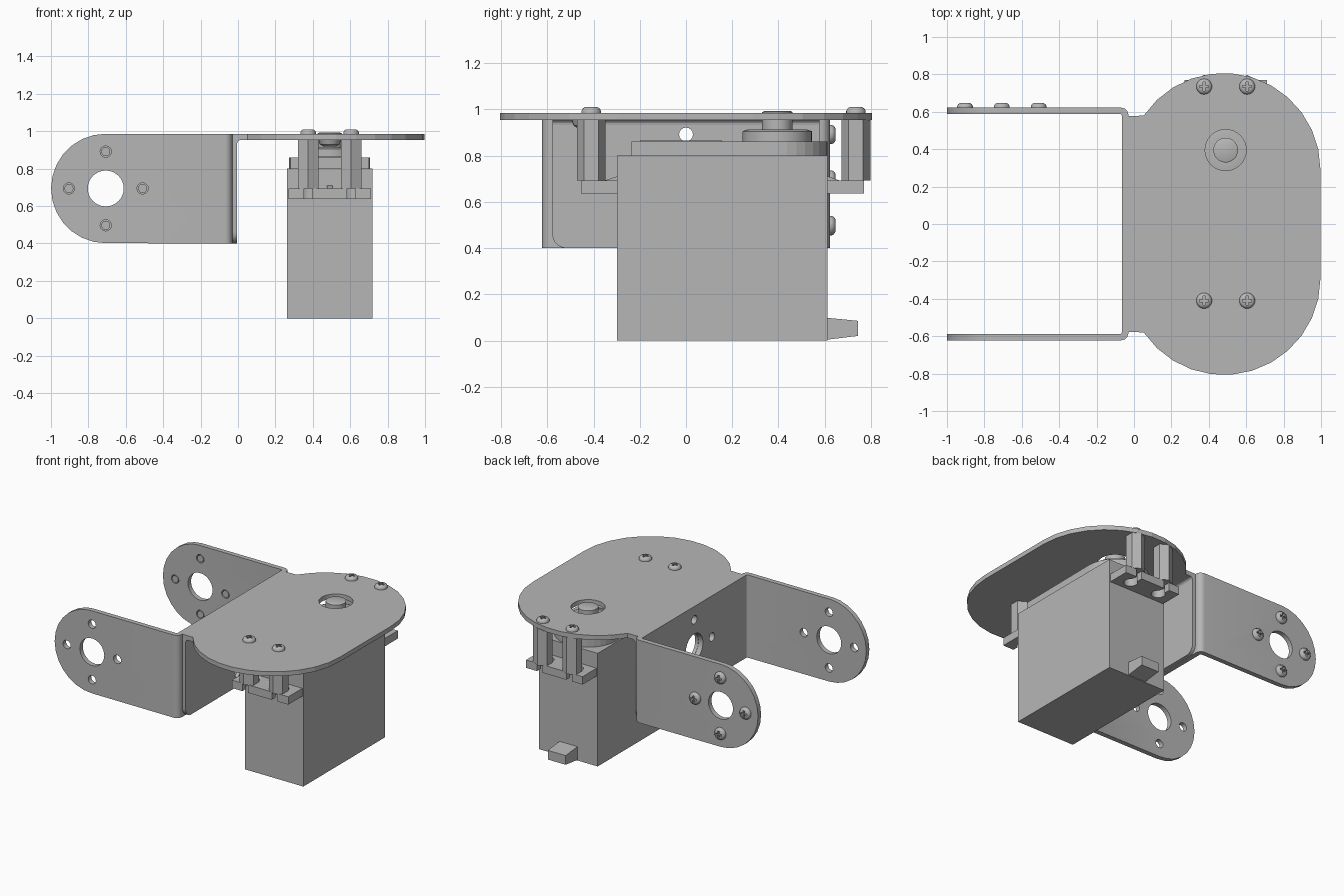
import bpy
import bmesh
from math import cos, sin, radians, pi
from mathutils import Vector

old = bpy.data.objects.get("Cube")
if old:
    bpy.data.objects.remove(old, do_unlink=True)

grey = bpy.data.materials.new("plain_grey")
grey.use_nodes = True
colour = (0.47, 0.47, 0.47, 1)
grey.diffuse_color = colour
grey.node_tree.nodes["Principled BSDF"].inputs["Base Color"].default_value = colour


def finish(name, bm):
    bmesh.ops.recalc_face_normals(bm, faces=bm.faces)
    mesh = bpy.data.meshes.new(name)
    bm.to_mesh(mesh)
    bm.free()
    mesh.materials.append(grey)
    ob = bpy.data.objects.new(name, mesh)
    bpy.context.collection.objects.link(ob)
    return ob


def activate(ob):
    bpy.ops.object.select_all(action="DESELECT")
    ob.select_set(True)
    bpy.context.view_layer.objects.active = ob


def arc(cx, cy, r, a0, a1, n):
    """Points along an arc, angles in degrees."""
    steps = [radians(a0 + (a1 - a0) * i / n) for i in range(n + 1)]
    return [(cx + r * cos(a), cy + r * sin(a)) for a in steps]


def circle(cx, cy, r, n=24, start=0):
    return arc(cx, cy, r, start, start + 360, n)[:-1]


def rect(a0, a1, b0, b1):
    return [(a0, b0), (a1, b0), (a1, b1), (a0, b1)]


def prism(name, pts, axis, lo, hi):
    """Extrude a flat outline along an axis."""
    place = {"x": lambda a, b, h: (h, a, b),
             "y": lambda a, b, h: (a, h, b),
             "z": lambda a, b, h: (a, b, h)}[axis]
    bm = bmesh.new()
    face = bm.faces.new([bm.verts.new(place(a, b, lo)) for a, b in pts])
    new = bmesh.ops.extrude_face_region(bm, geom=[face])["geom"]
    move = Vector(place(0, 0, hi - lo))
    bmesh.ops.translate(bm, vec=move, verts=[v for v in new if isinstance(v, bmesh.types.BMVert)])
    return finish(name, bm)


def boolean(ob, cutter, operation="DIFFERENCE"):
    activate(ob)
    mod = ob.modifiers.new("cut", "BOOLEAN")
    mod.operation = operation
    mod.solver = "EXACT"
    mod.object = cutter
    bpy.ops.object.modifier_apply(modifier=mod.name)
    bpy.data.objects.remove(cutter, do_unlink=True)


def turned(name, profile, loc=(0, 0, 0), n=24):
    """Spin a radius/height profile around the vertical."""
    bm = bmesh.new()
    verts = [bm.verts.new((r, 0, z)) for r, z in profile]
    edges = [bm.edges.new(pair) for pair in zip(verts, verts[1:])]
    bmesh.ops.spin(bm, geom=verts + edges, cent=(0, 0, 0), axis=(0, 0, 1),
                   angle=2 * pi, steps=n)
    bmesh.ops.remove_doubles(bm, verts=bm.verts, dist=0.0001)
    ob = finish(name, bm)
    ob.location = loc
    smooth(ob)
    return ob


def smooth(ob):
    activate(ob)
    bpy.ops.object.shade_smooth_by_angle(angle=radians(35))


TOP, UNDER = 0.985, 0.953      # plate faces
LOW, MID = 0.40, 0.694         # bracket bottom and hole height
ARM_X, SERVO_X = -0.707, 0.49
BOLT = 0.197                   # bolt circle radius

# U bracket: bent strip seen from above, trimmed to round arm ends
outer = arc(-0.07, 0.582, 0.04, 0, 90, 6) + [(-1.05, 0.622)]
inner = [(-1.05, 0.588)] + arc(-0.075, 0.578, 0.01, 90, 0, 3)
half = outer + inner
strip = half + [(x, -y) for x, y in reversed(half)]
u_bracket = prism("u_bracket", strip, "z", LOW, TOP)
trim = [(0.1, TOP + 0.1), (ARM_X, TOP + 0.1), (ARM_X, TOP)]
trim = [(0.1, LOW - 0.0), (0.1, TOP)] + arc(ARM_X, MID, 0.2925, 90, 270, 14)
boolean(u_bracket, prism("trim", trim, "y", -0.8, 0.8), "INTERSECT")

# Mounting plate and its folded flange
plate_outline = ([(-0.03, -0.578)] + arc(0.48, -0.29, 0.517, 214, 360, 12)
                 + arc(0.48, 0.29, 0.517, 0, 146, 12) + [(-0.03, 0.578)])
plate = prism("mounting_plate", plate_outline, "z", UNDER, TOP)
boolean(plate, prism("hole", circle(SERVO_X, 0.395, 0.11, 32), "z", 0.9, 1.1))
flange_outline = ([(0.578, UNDER), (-0.578, UNDER)]
                  + arc(-0.518, LOW + 0.06, 0.06, 180, 270, 6)
                  + arc(0.518, LOW + 0.06, 0.06, 270, 360, 6))
plate_flange = prism("plate_flange", flange_outline, "x", -0.029, -0.005)
fold = [(-0.005, UNDER)] + arc(0.015, UNDER - 0.02, 0.02, 180, 90, 4)
prism("plate_fold", fold, "y", -0.578, 0.578)

# Large and small holes through arms and flange
spots = [(0, 0, 0.096)] + [(BOLT * cos(i * pi / 2), BOLT * sin(i * pi / 2), 0.03) for i in range(4)]
for dx, dz, r in spots:
    n = 32 if r > 0.05 else 16
    boolean(u_bracket, prism("hole", circle(ARM_X + dx, MID + dz, r, n), "y", -0.8, 0.8))
    for sheet in (u_bracket, plate_flange):
        boolean(sheet, prism("hole", circle(dx, MID + dz, r, n), "x", -0.2, 0.1))
smooth(u_bracket)
smooth(plate_flange)

# Servo body with its stepped gear cover
prism("servo_body", rect(0.262, 0.72, -0.298, 0.613), "z", 0, 0.80)
cover = [(0.28, -0.235), (0.70, -0.235)] + arc(SERVO_X, 0.395, 0.217, 0, 180, 16)
prism("gear_cover", cover, "z", 0.80, 0.86)
prism("cover_panel", rect(0.32, 0.66, -0.2, 0.155), "z", 0.86, 0.866)
turned("output_horn", [(0, 0.86), (0.15, 0.86), (0.15, 0.905), (0.13, 0.912), (0.066, 0.912),
                       (0.066, 0.988), (0.058, 0.992), (0, 0.992)], (SERVO_X, 0.395, 0), 32)

# Cable block, tapering outward
prism("cable_block", [(0.613, 0.004), (0.745, 0.02), (0.745, 0.085), (0.613, 0.098)],
      "x", 0.42, 0.56)

# Screw with a cross recess, reused everywhere
screw = turned("plate_screw", [(0, -0.033), (0.024, -0.033), (0.024, 0), (0.042, 0), (0.042, 0.008),
                               (0.037, 0.018), (0.028, 0.024), (0, 0.026)])
s, t = 0.024, 0.006
cross = [(s, -t), (s, t), (t, t), (t, s), (-t, s), (-t, t),
         (-s, t), (-s, -t), (-t, -t), (-t, -s), (t, -s), (t, -t)]
boolean(screw, prism("recess", cross, "z", 0.008, 0.05))
smooth(screw)


def add_screw(name, loc, tilt=0):
    ob = screw.copy()
    ob.name = name
    ob.location = loc
    ob.rotation_euler = (tilt, 0, 0)
    bpy.context.collection.objects.link(ob)


# Mounting ears, standoffs and plate screws at both ends of the servo
for end, y_in, y_out, y_bolt in (("front", -0.298, -0.455, -0.41), ("back", 0.613, 0.77, 0.735)):
    ear = prism(end + "_ear", rect(0.27, 0.712, min(y_in, y_out), max(y_in, y_out)), "z", 0.637, 0.693)
    side = 1 if y_out > y_in else -1
    for x in (0.375, 0.605):
        y_hole = y_in + side * 0.075
        boolean(ear, prism("hole", circle(x, y_hole, 0.045), "z", 0.6, 0.75))
        slot = sorted((y_hole, y_out + side * 0.05))
        boolean(ear, prism("slot", rect(x - 0.022, x + 0.022, *slot), "z", 0.6, 0.75))
        prism(end + "_standoff", circle(x, y_bolt, 0.0625, 6, 30), "z", 0.693, UNDER)
        add_screw("plate_screw", (x, y_bolt, TOP))
    smooth(ear)
    prism(end + "_rib", [(y_in, 0.693), (y_in + side * 0.05, 0.693), (y_in, 0.71)], "x", 0.475, 0.505)

# Rounded button under the plate
turned("under_button", [(0, 0.917), (0.035, 0.919), (0.052, 0.93), (0.06, UNDER), (0, UNDER)],
       (SERVO_X, -0.435, 0))

# Screws on the back arm
for dx, dz, r in spots[1:]:
    add_screw("arm_screw", (ARM_X + dx, 0.622, MID + dz), -pi / 2)
bpy.data.objects.remove(screw, do_unlink=True)
